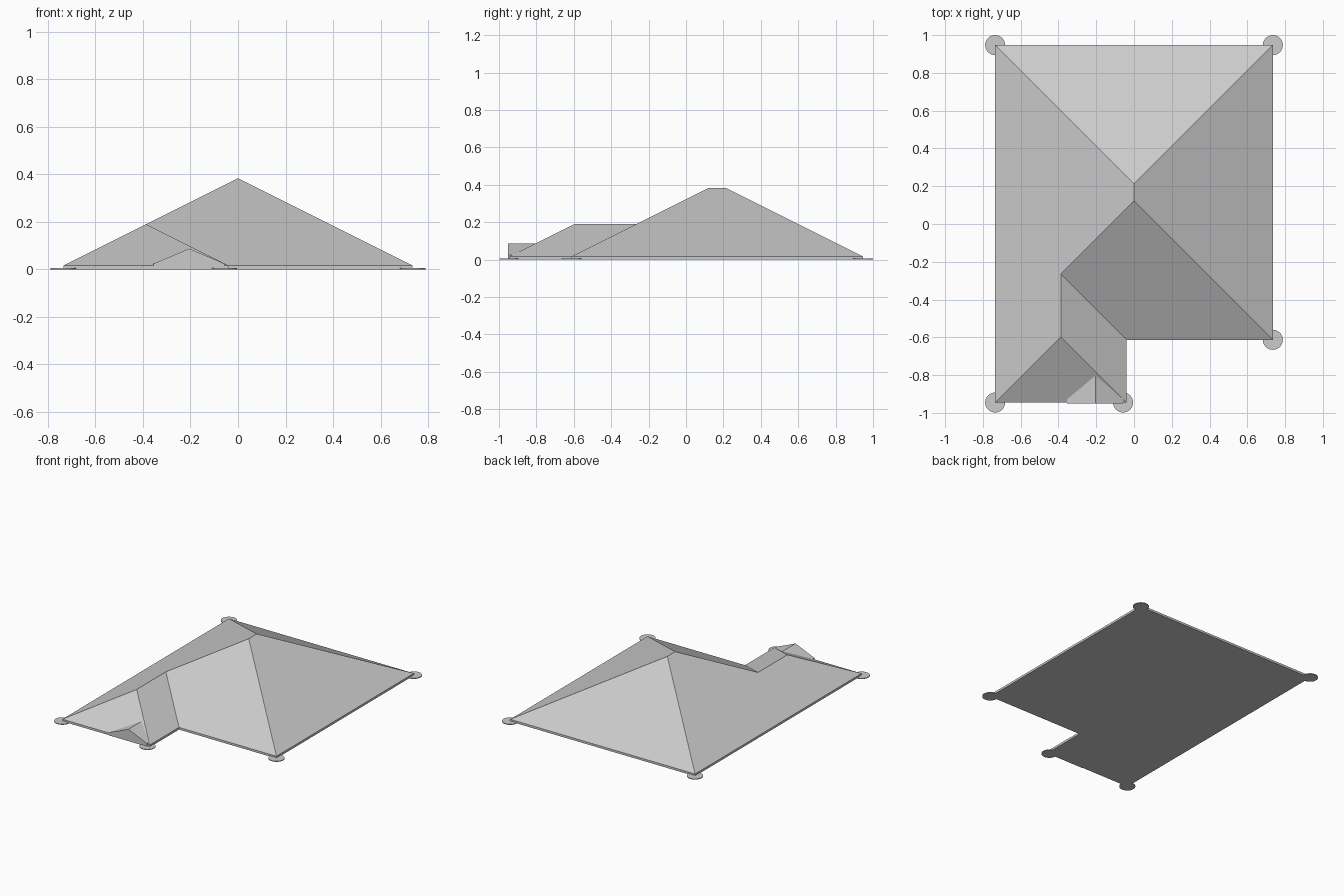
import bpy
import bmesh

if "Cube" in bpy.data.objects:
    bpy.data.objects.remove(bpy.data.objects["Cube"], do_unlink=True)

# One plain grey for everything
grey = bpy.data.materials.new("light_grey")
grey.use_nodes = True
colour = (0.6, 0.6, 0.6, 1.0)
grey.diffuse_color = colour
grey.node_tree.nodes["Principled BSDF"].inputs["Base Color"].default_value = colour


def add_object(name, bm):
    bmesh.ops.recalc_face_normals(bm, faces=bm.faces)
    mesh = bpy.data.meshes.new(name)
    bm.to_mesh(mesh)
    bm.free()
    mesh.materials.append(grey)
    obj = bpy.data.objects.new(name, mesh)
    bpy.context.collection.objects.link(obj)
    return obj


def prism(name, profile, y_front, y_back):
    """Extrude an x-z profile along y."""
    bm = bmesh.new()
    face = bm.faces.new([bm.verts.new((x, y_front, z)) for x, z in profile])
    grown = bmesh.ops.extrude_face_region(bm, geom=[face])["geom"]
    moved = [v for v in grown if isinstance(v, bmesh.types.BMVert)]
    bmesh.ops.translate(bm, verts=moved, vec=(0, y_back - y_front, 0))
    return add_object(name, bm)


# Main dimensions: L-shaped footprint, one roof pitch
side, back, front, step = 0.735, 0.947, -0.945, -0.613
wing_side, eave, pitch = -0.04, 0.016, 0.5
wing_half = (wing_side + side) / 2
wing_mid = wing_side - wing_half
wing_top = eave + wing_half * pitch
main_top = eave + side * pitch

# Hipped roof with eave band and flat underside
outline = [(-side, front), (wing_side, front), (wing_side, step),
           (side, step), (side, back), (-side, back)]
bm = bmesh.new()
low = [bm.verts.new((x, y, 0)) for x, y in outline]
sw, se, inner, east, ne, nw = top = [bm.verts.new((x, y, eave)) for x, y in outline]
wing_front = bm.verts.new((wing_mid, front + wing_half, wing_top))
wing_back = bm.verts.new((wing_mid, step + wing_half, wing_top))
main_front = bm.verts.new((0, step + side, main_top))
main_back = bm.verts.new((0, back - side, main_top))
bm.faces.new(low)
for i in range(len(outline)):
    j = (i + 1) % len(outline)
    bm.faces.new((low[i], low[j], top[j], top[i]))
for slope in ((sw, se, wing_front),
              (se, inner, wing_back, wing_front),
              (inner, east, main_front, wing_back),
              (east, ne, main_back, main_front),
              (ne, nw, main_back),
              (nw, sw, wing_front, wing_back, main_front, main_back)):
    bm.faces.new(slope)
add_object("hipped_roof", bm)

# Small gable over the entrance, running back into the front slope
prism("entrance_gable",
      [(-0.355, 0.002), (-0.057, 0.002), (-0.057, 0.024),
       (-0.205, 0.087), (-0.355, 0.024)], -0.951, -0.79)

# Flat round pads under the outer corners
pads = {"front_right_pad": (-side, front), "front_middle_pad": (-0.058, front),
        "front_left_pad": (side, step), "back_left_pad": (side, back),
        "back_right_pad": (-side, back)}
for name, (x, y) in pads.items():
    bm = bmesh.new()
    bmesh.ops.create_cone(bm, cap_ends=True, segments=32, radius1=0.053,
                          radius2=0.053, depth=0.005)
    add_object(name, bm).location = (x, y, 0.0025)
